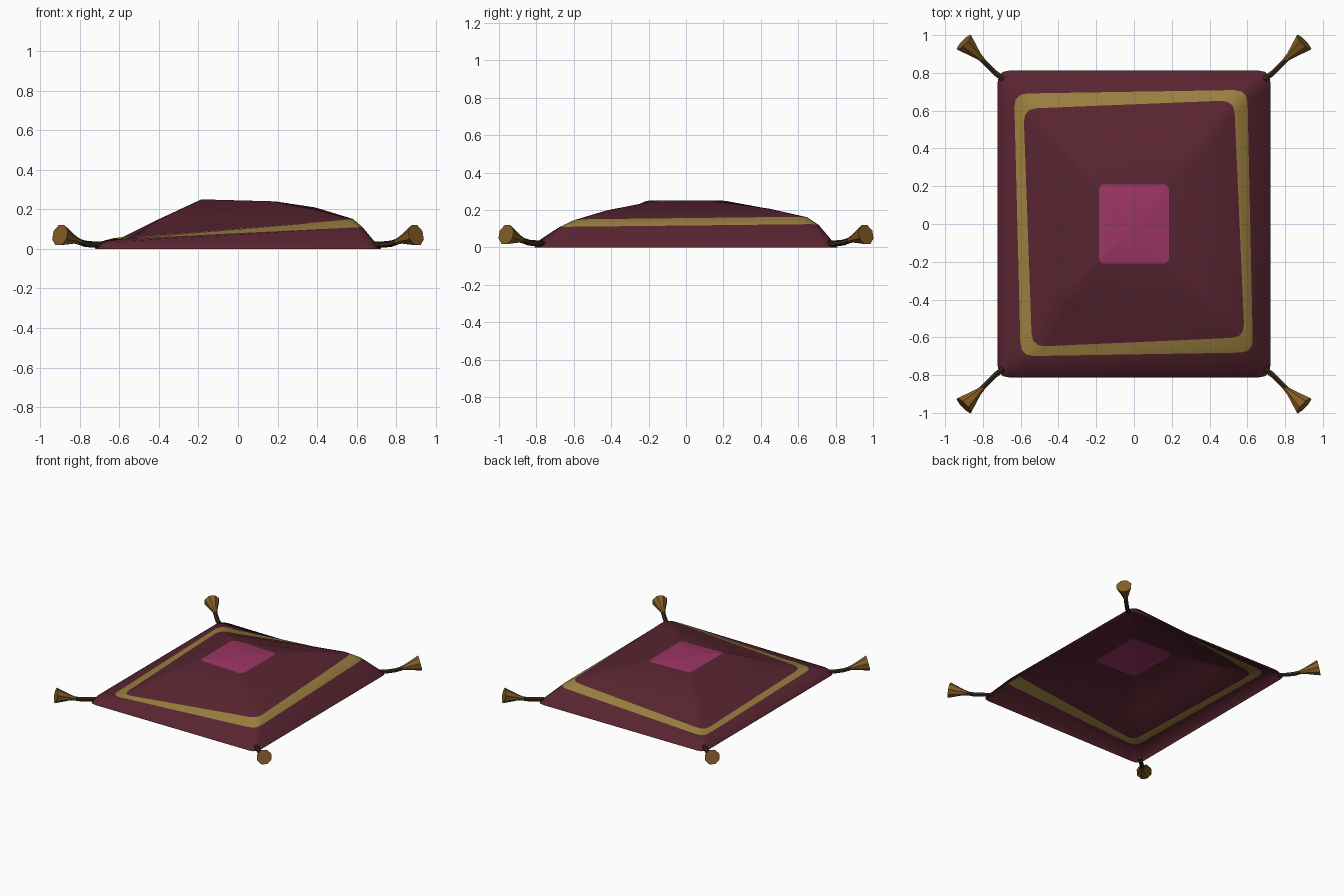
import bpy, bmesh, math
from mathutils import Vector

if "Cube" in bpy.data.objects:
    bpy.data.objects.remove(bpy.data.objects["Cube"])


def material(name, rgb):
    m = bpy.data.materials.new(name)
    m.diffuse_color = (*rgb, 1)
    m.use_nodes = True
    m.node_tree.nodes["Principled BSDF"].inputs["Base Color"].default_value = m.diffuse_color
    return m


MAROON = material("maroon_cloth", (0.10, 0.018, 0.03))
GOLD = material("gold_trim", (0.32, 0.21, 0.05))
PINK = material("pink_cloth", (0.33, 0.035, 0.13))
CORD = material("dark_cord", (0.035, 0.022, 0.01))
TASSEL = material("brown_tassel", (0.23, 0.11, 0.02))


def finish(bm, name, mats, angle):
    me = bpy.data.meshes.new(name)
    bm.to_mesh(me)
    bm.free()
    for m in mats:
        me.materials.append(m)
    ob = bpy.data.objects.new(name, me)
    bpy.context.collection.objects.link(ob)
    bpy.ops.object.select_all(action='DESELECT')
    ob.select_set(True)
    bpy.context.view_layer.objects.active = ob
    bpy.ops.object.shade_smooth_by_angle(angle=math.radians(angle))
    return ob


def rounded_ring(corners, r, steps=3):
    pts = []
    for i in range(4):
        p, a, b = (Vector(corners[k % 4]) for k in (i, i - 1, i + 1))
        a = p + (a - p).normalized() * r
        b = p + (b - p).normalized() * r
        for s in range(steps + 1):
            t = s / steps
            pts.append(a * (1 - t) ** 2 + p * 2 * t * (1 - t) + b * t * t)
    return pts


def box(x, y, zl, zr):
    return [(-x, -y, zl), (x, -y, zr), (x, y, zr), (-x, y, zl)]


# Cushion: open shell lofted through lopsided rounded rectangles
rings = [
    (box(.722, .812, 0, 0), .06, 0),
    (box(.70, .79, .035, .025), .06, 0),
    ([(-.60, -.70, .05), (.63, -.68, .11), (.60, .71, .125), (-.635, .69, .053)], .07, 1),
    ([(-.54, -.65, .055), (.585, -.60, .15), (.53, .655, .165), (-.585, .61, .06)], .07, 0),
    ([(-.40, -.43, .15), (.39, -.43, .20), (.39, .45, .21), (-.40, .44, .15)], .06, 0),
    (box(.185, .21, .25, .24), .03, 2),
]
bm = bmesh.new()
loops = [[bm.verts.new(p) for p in rounded_ring(c, r)] for c, r, _ in rings]
n = len(loops[0])
for (_, _, mat), lo, hi in zip(rings, loops, loops[1:]):
    for i in range(n):
        j = (i + 1) % n
        bm.faces.new((lo[i], lo[j], hi[j], hi[i])).material_index = mat
centre = bm.verts.new((0, 0, .245))
for i in range(n):
    bm.faces.new((loops[-1][i], loops[-1][(i + 1) % n], centre)).material_index = 2
finish(bm, "cushion", (MAROON, GOLD, PINK), 50)


def tube(name, path, radii, sides, mat, angle):
    bm = bmesh.new()
    pts = [Vector(p) for p in path]
    loops = []
    for k, (p, r) in enumerate(zip(pts, radii)):
        d = (pts[min(k + 1, len(pts) - 1)] - pts[max(k - 1, 0)]).normalized()
        u = d.cross(Vector((0, 0, 1))).normalized()
        v = u.cross(d)
        loops.append([bm.verts.new(p + r * (math.cos(a) * u + math.sin(a) * v))
                      for a in (2 * math.pi * (i + .5) / sides for i in range(sides))])
    for lo, hi in zip(loops, loops[1:]):
        for i in range(sides):
            j = (i + 1) % sides
            bm.faces.new((lo[i], lo[j], hi[j], hi[i]))
    bm.faces.new(loops[0])
    bm.faces.new(loops[-1])
    bmesh.ops.recalc_face_normals(bm, faces=bm.faces)
    return finish(bm, name, (mat,), angle)


# Corner cords with flared tassels
cord = [(.69, .765, .02), (.735, .80, .022), (.775, .84, .026), (.815, .88, .04)]
flare = [(.80, .868, .036), (.825, .89, .045), (.90, .962, .069)]
for sx, xn in ((-1, "left"), (1, "right")):
    for sy, yn in ((-1, "front"), (1, "back")):
        flip = lambda pts: [(sx * x, sy * y, z) for x, y, z in pts]
        tube(f"cord_{yn}_{xn}", flip(cord), [.016] * 4, 6, CORD, 30)
        tube(f"tassel_{yn}_{xn}", flip(flare), [.014, .02, .056], 8, TASSEL, 30)
